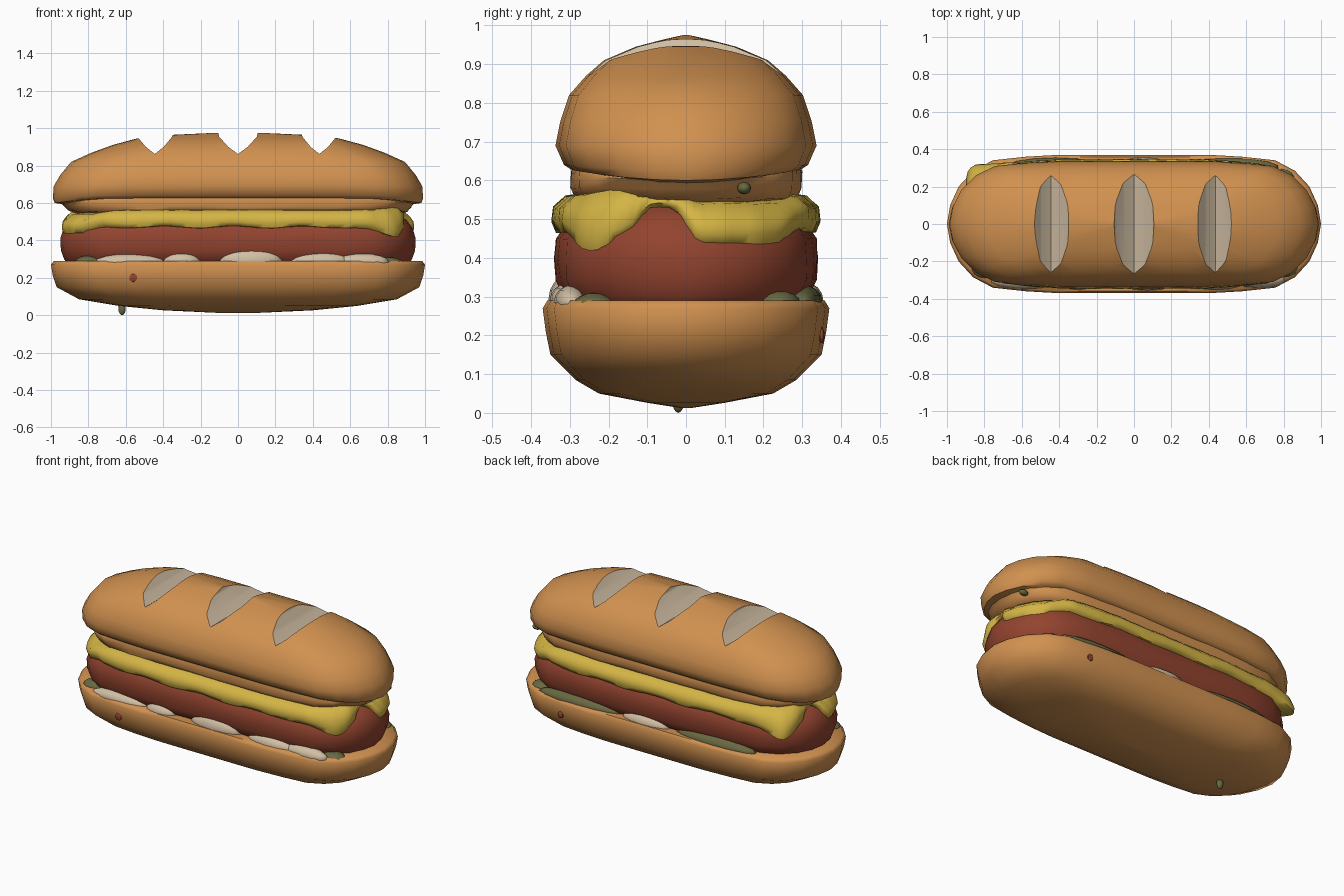
import bpy, bmesh, math, random

if "Cube" in bpy.data.objects:
    bpy.data.objects.remove(bpy.data.objects["Cube"])
random.seed(4)


def mat(name, rgb):
    m = bpy.data.materials.new(name)
    m.diffuse_color = (*rgb, 1)
    m.use_nodes = True
    m.node_tree.nodes["Principled BSDF"].inputs["Base Color"].default_value = m.diffuse_color
    return m


BUN = mat("toasted bun", (0.64, 0.285, 0.08))
CREAM = mat("cream", (0.64, 0.52, 0.37))
RED = mat("sausage red", (0.29, 0.057, 0.028))
YELLOW = mat("cheese yellow", (0.66, 0.46, 0.06))
GREEN = mat("pickle green", (0.14, 0.14, 0.055))

# Quarter of the long rounded plan outline, mirrored into a full ring
QUARTER = [(1, 0), (.983, .27), (.938, .54), (.86, .77), (.755, .92), (.58, .972), (.4, 1), (.2, 1)]
HALF = QUARTER + [(0, 1)] + [(-x, y) for x, y in reversed(QUARTER)]
RING = HALF + [(x, -y) for x, y in reversed(HALF[1:-1])]
FINE = [(a[0] + (b[0] - a[0]) * t / 4, a[1] + (b[1] - a[1]) * t / 4)
        for a, b in zip(RING, RING[1:] + RING[:1]) for t in range(4)]


def smooth(ob, angle=40):
    bpy.ops.object.select_all(action='DESELECT')
    ob.select_set(True)
    bpy.context.view_layer.objects.active = ob
    bpy.ops.object.shade_smooth_by_angle(angle=math.radians(angle))


def finish(name, bm, mats, angle=40):
    bmesh.ops.recalc_face_normals(bm, faces=bm.faces)
    me = bpy.data.meshes.new(name)
    bm.to_mesh(me)
    bm.free()
    for m in mats:
        me.materials.append(m)
    ob = bpy.data.objects.new(name, me)
    bpy.context.collection.objects.link(ob)
    smooth(ob, angle)
    return ob


def slab(name, levels, mats, wobble=0.0, ring=RING, shape=None, angle=50):
    """Stack of plan outlines: (z, half length, half width, extra height at the sides)."""
    bm = bmesh.new()
    rings = []
    for k, (z, sx, sy, rise) in enumerate(levels):
        row = []
        for x, y in ring:
            p = (x * sx, y * sy + random.uniform(-wobble, wobble),
                 z + rise * y * y + random.uniform(-wobble, wobble))
            row.append(bm.verts.new(shape(k, *p) if shape else p))
        rings.append(row)
    n = len(ring)
    for a, b in zip(rings, rings[1:]):
        for i in range(n):
            j = (i + 1) % n
            bm.faces.new((a[i], a[j], b[j], b[i]))
    bm.faces.new(rings[0])
    bm.faces.new(rings[-1])
    return finish(name, bm, mats, angle)


def blobs(name, items, m, seg=14):
    """Group of squashed spheres: (centre, radii)."""
    bm = bmesh.new()
    for c, r in items:
        vs = bmesh.ops.create_uvsphere(bm, u_segments=seg, v_segments=8, radius=1)["verts"]
        for v in vs:
            v.co = [c[k] + v.co[k] * r[k] for k in range(3)]
    return finish(name, bm, [m], 60)


# Bottom bun
slab("bottom_bun", [(.012, .10, .01, 0), (.026, .40, .10, 0), (.05, .64, .225, 0),
                    (.085, .85, .285, 0), (.15, .97, .35, 0), (.21, .99, .362, 0),
                    (.27, 1, .37, 0), (.29, .985, .358, 0), (.288, .85, .25, 0)], [BUN], angle=60)

# Top bun, its lower edge arching up along the sides
top = slab("top_bun", [(.585, .88, .22, .035), (.60, .98, .295, .027), (.625, .99, .315, .015),
                       (.69, .985, .337, 0), (.75, .95, .325, 0), (.82, .892, .302, 0),
                       (.87, .78, .258, 0), (.91, .67, .212, 0), (.945, .54, .13, 0),
                       (.962, .40, .065, 0), (.975, .12, .01, 0)], [BUN, CREAM], angle=70)

# Three V-shaped slashes, cut into the crust and coloured cream
for cx, w in ((-.445, .092), (0, .10), (.435, .09)):
    bm = bmesh.new()
    prof = [(0, .862), (.52 * w, .9), (w, .953), (1.4 * w, 1.1), (-1.4 * w, 1.1), (-w, .953), (-.52 * w, .9)]
    ends = [[bm.verts.new((cx + x, y, z)) for x, z in prof] for y in (-.4, .4)]
    for i in range(len(prof)):
        j = (i + 1) % len(prof)
        bm.faces.new((ends[0][i], ends[0][j], ends[1][j], ends[1][i]))
    for e in ends:
        bm.faces.new(e)
    for f in bm.faces:
        f.material_index = 1
    cutter = finish("slash_cutter", bm, [BUN, CREAM])
    cutter.hide_render = True
    mod = top.modifiers.new("slash", 'BOOLEAN')
    mod.operation = 'DIFFERENCE'
    mod.solver = 'EXACT'
    mod.object = cutter
    bpy.context.view_layer.objects.active = top
    bpy.ops.object.modifier_apply(modifier=mod.name)
    bpy.data.objects.remove(cutter)
smooth(top, 38)


# Sausage, bulging up at each end where the cheese parts
def bulge(k, x, y, z):
    yy = y if x > 0 else -y
    g = math.exp(-((yy + .06) / .09) ** 2) if abs(x) > .6 else 0
    return (x, y, z + .015 * g * (k > 2))


slab("sausage", [(.27, .91, .285, 0), (.30, .93, .315, 0), (.345, .947, .336, 0), (.40, .95, .338, 0),
                 (.45, .935, .335, 0), (.50, .90, .30, 0), (.53, .82, .20, 0)],
     [RED], .003, shape=bulge, angle=60)


# Cheese sheet: drooping corners, and a gap near the middle of each end
def drape(k, x, y, z):
    s = 1 if x > 0 else -1
    xx, yy = abs(x), y * s
    low = (1, 1, .8, .4, 0, 0)[k]
    if xx > .55:
        t = min(1, (xx - .55) / .2)
        corner = t * math.exp(-((yy + .24) / .065) ** 2)
        flap = t * max(0, min(1, (yy + .01) / .04, (.29 - yy) / .05))
        gap = t * math.exp(-((yy + .065) / .06) ** 4)
        z += low * (-.05 * corner - .035 * flap + .065 * gap)
        z += (-.02 * flap + .02 * t * math.exp(-((yy + .16) / .07) ** 2)) * (k > 2)
        out = (.05 if s > 0 else .085) * corner * (.4 + .6 * low)
        x += s * (out * .8 + .025 * flap * (low > 0) - .03 * gap)
        y -= s * out * (.2 if s > 0 else .75)
    return (x, y, z + .006 * low * math.sin(17 * x + 2))


slab("cheese", [(.468, .86, .29, 0), (.472, .91, .335, 0), (.495, .925, .346, 0), (.53, .922, .342, 0),
                (.56, .895, .31, 0), (.575, .80, .20, 0)], [YELLOW], .0015, FINE, drape, 60)

# Tan filling between cheese and top bun
slab("upper_filling", [(.545, .86, .25, 0), (.555, .905, .285, 0), (.58, .925, .295, 0),
                       (.60, .945, .297, .02), (.612, .93, .29, .028)], [BUN], .004, angle=60)

# Onion slices along the lower rim
blobs("onions", [((-.58, -.302, .285), (.19, .046, .042)), ((-.30, -.302, .288), (.10, .05, .048)),
                 ((.07, -.305, .293), (.17, .05, .062)), ((.44, -.302, .288), (.16, .05, .048)),
                 ((.66, -.295, .285), (.15, .046, .045)), ((.05, .305, .288), (.16, .05, .05))], CREAM)

# Pickle slices, mostly along the back
blobs("pickles", [((.50, .302, .288), (.28, .05, .042)), ((-.42, .305, .288), (.27, .05, .045)),
                  ((.79, .24, .285), (.07, .055, .03)), ((-.80, -.235, .285), (.07, .055, .033)),
                  ((.80, -.235, .28), (.08, .055, .03)), ((.90, .15, .58), (.028, .018, .016)),
                  ((-.62, -.02, .035), (.02, .016, .035))], GREEN)

# Small red crumbs on the sides of the bottom bun
blobs("crumbs", [((-.56, -.352, .20), (.024, .007, .022)), ((.60, .350, .20), (.02, .008, .02))], RED, 6)
